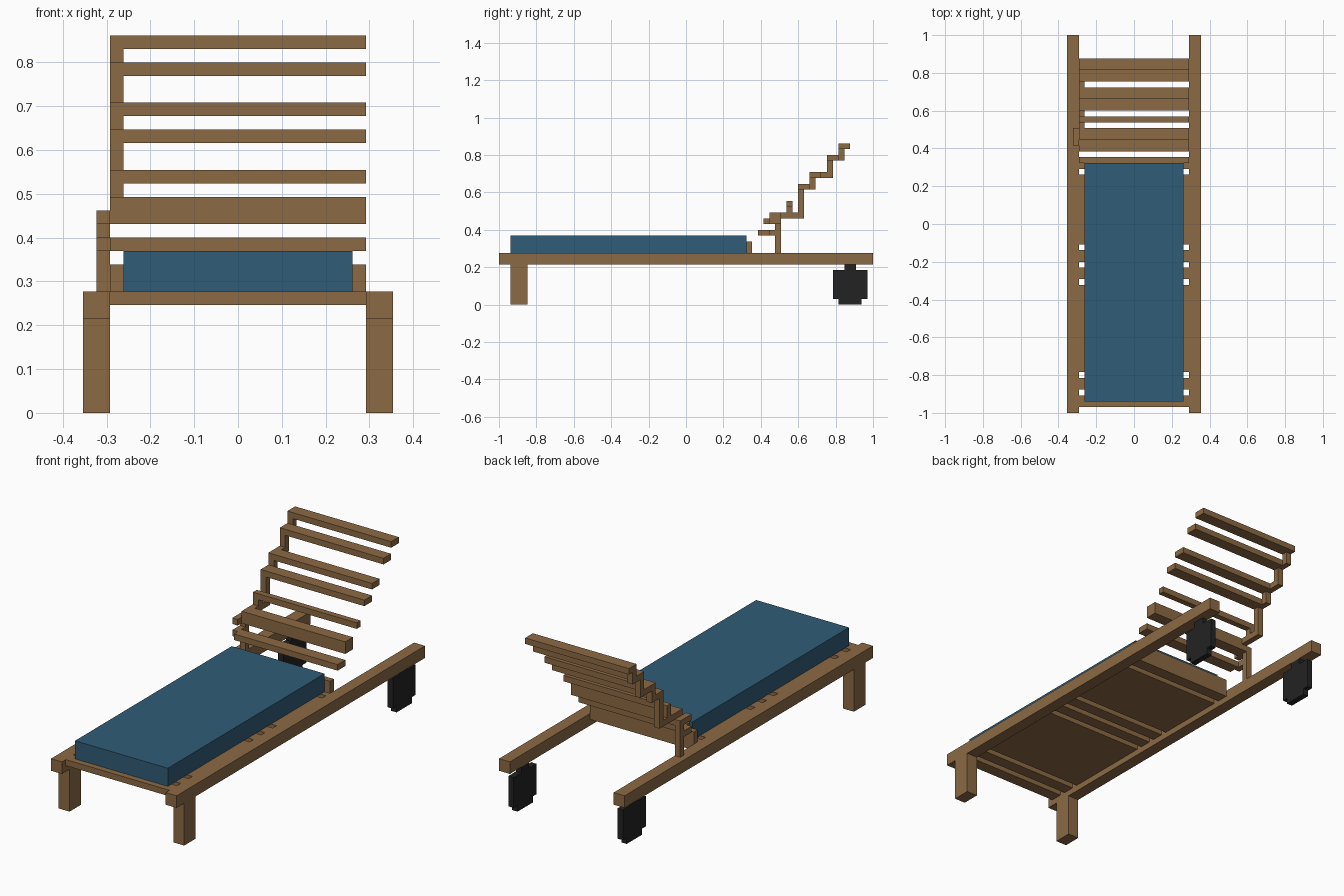
import bpy, bmesh
from mathutils import Matrix, Vector

U = 2 / 65  # all parts sit on a regular grid of this cell size

cube = bpy.data.objects.get("Cube")
if cube:
    bpy.data.objects.remove(cube, do_unlink=True)


def material(name, rgb):
    m = bpy.data.materials.new(name)
    m.use_nodes = True
    col = (*rgb, 1.0)
    m.diffuse_color = col
    bsdf = next(n for n in m.node_tree.nodes if n.type == 'BSDF_PRINCIPLED')
    bsdf.inputs["Base Color"].default_value = col
    return m


wood = material("brown_wood", (0.265, 0.144, 0.058))
fabric = material("blue_fabric", (0.030, 0.107, 0.180))
rubber = material("black_rubber", (0.0165, 0.0165, 0.0165))


def part(name, mat, *boxes):
    """One object made of boxes (x0, x1, y0, y1, z0, z1) given in grid cells."""
    bm = bmesh.new()
    for x0, x1, y0, y1, z0, z1 in boxes:
        centre = Vector((x0 + x1, y0 + y1, z0 + z1)) * U / 2
        size = Vector((x1 - x0, y1 - y0, z1 - z0)) * U
        bmesh.ops.create_cube(bm, size=1, matrix=Matrix.LocRotScale(centre, None, size))
    me = bpy.data.meshes.new(name)
    bm.to_mesh(me)
    bm.free()
    me.materials.append(mat)
    ob = bpy.data.objects.new(name, me)
    bpy.context.collection.objects.link(ob)
    return ob


def sided(s, a, b):
    return (a, b) if s > 0 else (-b, -a)


# Side rails, front legs and rear wheels, mirrored left and right
for side, s in (("left", 1), ("right", -1)):
    rail = sided(s, 9.5, 11.5)
    wheel = sided(s, 9.5, 10.5)
    part(side + "_rail", wood, (*rail, -32.5, 32.5, 7, 9))
    part(side + "_front_leg", wood, (*rail, -30.5, -27.5, 0, 7))
    part(side + "_wheel", rubber,
         (*wheel, 26.5, 30.5, 0, 1),
         (*wheel, 25.5, 31.5, 1, 6),
         (*wheel, 27.5, 29.5, 6, 7))

# Bed slats with narrow gaps between them
bed = [(-31.5, -29.5), (-28.5, -26.5), (-25.5, -10.5), (-9.5, -7.5),
       (-6.5, -4.5), (-3.5, 8.5), (9.5, 10.5)]
for i, (y0, y1) in enumerate(bed):
    part(f"bed_slat_{i + 1}", wood, (-9.5, 9.5, y0, y1, 8, 9))
part("cushion_stop", wood, (-9.5, 9.5, 10.5, 11.5, 8, 11))

# Cushion
part("cushion", fabric, (-8.5, 8.5, -30.5, 10.5, 9, 12))

# Backrest slats: y range, z range
back = [(12.5, 14.5, 12, 13), (14.5, 16.5, 14, 16), (17.5, 18.5, 17, 18),
        (19.5, 21.5, 20, 21), (21.5, 23.5, 22, 23), (24.5, 26.5, 25, 26),
        (26.5, 28.5, 27, 28)]
for i, yz in enumerate(back):
    part(f"backrest_slat_{i + 1}", wood, (-9.5, 9.5, *yz))

# Stepped upright that carries the backrest slats on one side
steps = [(16.5, 20.5, 15, 16), (17.5, 18.5, 16, 17), (19.5, 20.5, 16, 20),
         (21.5, 22.5, 20, 22), (23.5, 25.5, 22, 23), (24.5, 25.5, 23, 25),
         (26.5, 27.5, 25, 27)]
part("backrest_upright", wood, *[(-9.5, -8.5, *yz) for yz in steps])

# Support post with a short arm, standing on the rail
part("backrest_support", wood,
     (-10.5, -9.5, 15.5, 16.5, 9, 15),
     (-10.5, -9.5, 13.5, 15.5, 12, 13),
     (-10.5, -9.5, 13.5, 15.5, 14, 15))
